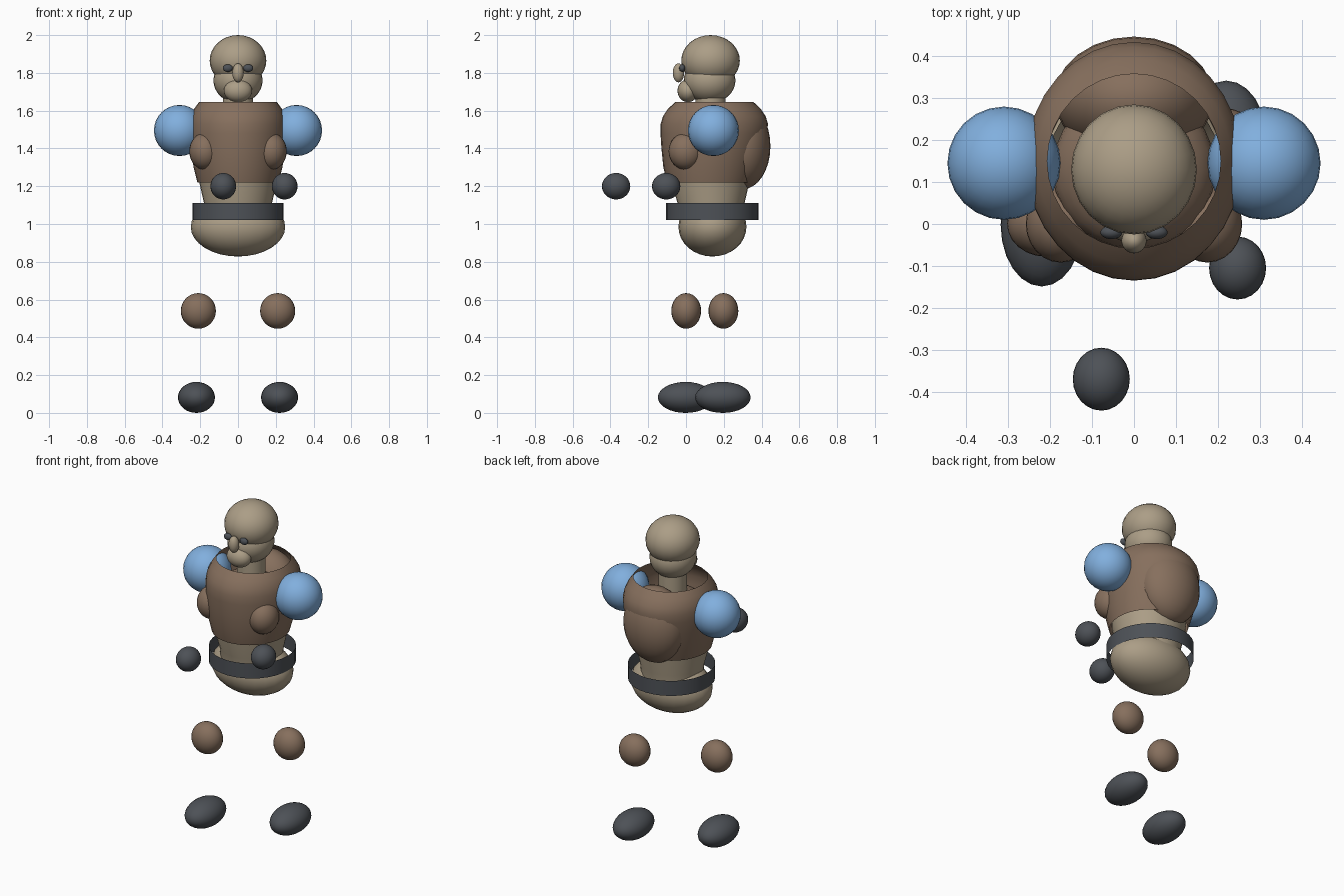
import bpy
from math import cos, sin, tau, radians

cube = bpy.data.objects.get("Cube")
if cube:
    bpy.data.objects.remove(cube, do_unlink=True)


def material(name, rgb):
    m = bpy.data.materials.new(name)
    m.use_nodes = True
    m.diffuse_color = (*rgb, 1)
    m.node_tree.nodes["Principled BSDF"].inputs["Base Color"].default_value = (*rgb, 1)
    return m


tan = material("tan", (0.41, 0.34, 0.24))
brown = material("brown", (0.24, 0.16, 0.11))
blue = material("blue", (0.22, 0.43, 0.73))
grey = material("dark grey", (0.075, 0.083, 0.095))


def finish(ob, name, mat):
    ob.name = name
    ob.data.materials.append(mat)
    bpy.ops.object.select_all(action="DESELECT")
    bpy.context.view_layer.objects.active = ob
    ob.select_set(True)
    bpy.ops.object.shade_smooth_by_angle(angle=radians(40))
    return ob


def ellipsoid(name, mat, centre, radii):
    bpy.ops.mesh.primitive_uv_sphere_add(segments=24, ring_count=16, radius=1, location=centre)
    ob = bpy.context.object
    ob.scale = radii
    bpy.ops.object.transform_apply(location=False, rotation=False, scale=True)
    return finish(ob, name, mat)


def tube(name, mat, rings, sides=32):
    """Open tube through rings of (z, centre y, x radius, y radius)."""
    verts = [(rx * cos(tau * i / sides), cy + ry * sin(tau * i / sides), z)
             for z, cy, rx, ry in rings for i in range(sides)]
    faces = [(r * sides + i, r * sides + (i + 1) % sides,
              (r + 1) * sides + (i + 1) % sides, (r + 1) * sides + i)
             for r in range(len(rings) - 1) for i in range(sides)]
    mesh = bpy.data.meshes.new(name)
    mesh.from_pydata(verts, [], faces)
    ob = bpy.data.objects.new(name, mesh)
    bpy.context.collection.objects.link(ob)
    return finish(ob, name, mat)


# Head
ellipsoid("skull", tan, (0, 0.13, 1.865), (0.15, 0.155, 0.135))
ellipsoid("jaw", tan, (0, 0.125, 1.76), (0.13, 0.137, 0.12))
ellipsoid("muzzle", tan, (0, 0.01, 1.705), (0.075, 0.055, 0.06))
ellipsoid("nose", tan, (0, -0.04, 1.80), (0.03, 0.03, 0.05))
tube("neck", tan, [(1.45, 0.13, 0.08, 0.08), (1.72, 0.13, 0.08, 0.08)])

# Torso shell, open at both ends
tube("torso", brown, [
    (1.22, 0.125, 0.215, 0.225), (1.30, 0.13, 0.235, 0.25),
    (1.40, 0.14, 0.25, 0.27), (1.48, 0.147, 0.257, 0.282),
    (1.53, 0.15, 0.257, 0.284), (1.57, 0.15, 0.25, 0.272),
    (1.61, 0.15, 0.232, 0.245), (1.645, 0.15, 0.207, 0.208)])
ellipsoid("inner_chest", brown, (0, 0.13, 1.45), (0.195, 0.19, 0.12))
ellipsoid("back_hump", brown, (0, 0.30, 1.412), (0.19, 0.147, 0.228))

# Waist, belt and hips
tube("waist", tan, [(1.03, 0.135, 0.175, 0.17), (1.11, 0.133, 0.18, 0.177),
                    (1.22, 0.128, 0.205, 0.207), (1.30, 0.128, 0.21, 0.21)])
tube("belt", grey, [(1.02, 0.14, 0.242, 0.245), (1.112, 0.14, 0.242, 0.245)])
ellipsoid("hips", tan, (0, 0.14, 0.985), (0.25, 0.18, 0.157))

# Paired parts: the left leg trails, the right hand reaches forward
for side, s, leg_y, hand in (("left", 1, 0.195, (0.247, -0.105, 1.2)),
                             ("right", -1, -0.002, (-0.078, -0.37, 1.2))):
    ellipsoid(side + "_eye", grey, (s * 0.054, -0.02, 1.825), (0.026, 0.016, 0.02))
    ellipsoid(side + "_shoulder", blue, (s * 0.31, 0.145, 1.495), (0.135,) * 3)
    ellipsoid(side + "_chest_pad", brown, (s * 0.175, 0, 1.385), (0.083, 0.092, 0.098))
    ellipsoid(side + "_hand", grey, hand, (0.068, 0.075, 0.07))
    ellipsoid(side + "_knee", brown, (s * 0.21, leg_y + 0.003, 0.54), (0.093, 0.079, 0.094))
    ellipsoid(side + "_foot", grey, (s * 0.22, leg_y, 0.082), (0.098, 0.147, 0.082))
